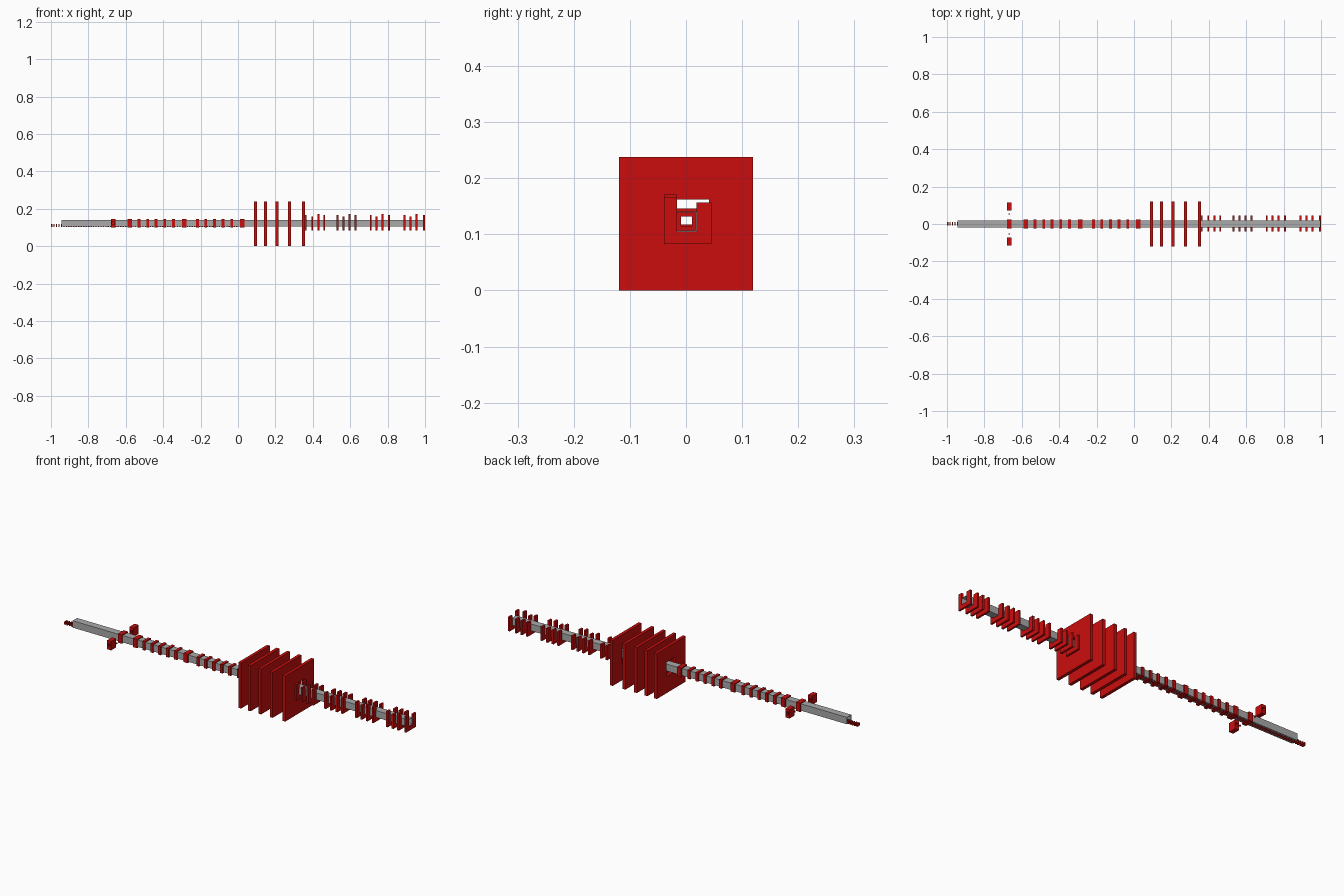
import bpy, bmesh

if "Cube" in bpy.data.objects:
    bpy.data.objects.remove(bpy.data.objects["Cube"])

def material(name, rgb):
    m = bpy.data.materials.new(name)
    m.diffuse_color = (*rgb, 1)
    m.use_nodes = True
    m.node_tree.nodes["Principled BSDF"].inputs["Base Color"].default_value = m.diffuse_color
    return m

RED = material("signal red", (0.6, 0.004, 0.004))
GREY = material("steel grey", (0.4, 0.4, 0.4))

def extrude_profile(name, loops, start, depth, mat, axis="x"):
    """Extrude outline quads/polygons along an axis; two equal loops make a ring."""
    bm = bmesh.new()
    def pt(u, w, d):
        return (d, u, w) if axis == "x" else (u, d, w)
    rings = [[[bm.verts.new(pt(u, w, d)) for u, w in lp]
              for d in (start, start + depth)] for lp in loops]
    for a, b in rings:
        n = len(a)
        for i in range(n):
            bm.faces.new((a[i], a[(i + 1) % n], b[(i + 1) % n], b[i]))
    for side in (0, 1):
        if len(loops) == 1:
            bm.faces.new(rings[0][side])
        else:
            o, h = rings[0][side], rings[1][side]
            for i in range(len(o)):
                j = (i + 1) % len(o)
                bm.faces.new((o[i], o[j], h[j], h[i]))
    bmesh.ops.recalc_face_normals(bm, faces=bm.faces)
    me = bpy.data.meshes.new(name)
    bm.to_mesh(me)
    bm.free()
    me.materials.append(mat)
    ob = bpy.data.objects.new(name, me)
    bpy.context.collection.objects.link(ob)
    return ob

def rect(u0, u1, w0, w1):
    return [(u0, w0), (u1, w0), (u1, w1), (u0, w1)]

hole = rect(-0.009, 0.011, 0.115, 0.132)

# long hollow square duct
extrude_profile("duct", [rect(-0.018, 0.019, 0.105, 0.141), rect(-0.016, 0.017, 0.107, 0.139)],
                -0.945, 1.942, GREY)

# small collars with a pierced centre
collars = [-0.667, -0.58, -0.53, -0.483, -0.438, -0.392, -0.345, -0.287,
           -0.217, -0.172, -0.125, -0.08, -0.033, 0.022]
for x in collars:
    w = 0.024 if x in (-0.667, -0.58, -0.287, 0.022) else 0.015
    extrude_profile("collar", [rect(-0.024, 0.025, 0.1, 0.146), hole], x - w / 2, w, RED)

# side blocks either side of the first collar, with small links between
for s in (-1, 1):
    c = 0.093 * s
    y0 = c - 0.021
    extrude_profile("side_block", [rect(-0.679, -0.655, 0.1, 0.146), rect(-0.673, -0.661, 0.115, 0.132)],
                    y0, 0.042, RED, "y")
    extrude_profile("side_link", [rect(-0.67, -0.664, 0.107, 0.114)], 0.053 * s - 0.003, 0.006, RED, "y")

# large square plates with a window
for x in (0.093, 0.148, 0.209, 0.276, 0.349):
    extrude_profile("large_plate", [rect(-0.119, 0.119, 0, 0.238), rect(-0.035, 0.041, 0.088, 0.162)],
                    x - 0.008, 0.016, RED)

# U-shaped cradle plates in four groups
groups = [(0.362, 0.397, 0.43, 0.461), (0.531, 0.565, 0.597, 0.629),
          (0.71, 0.741, 0.773, 0.807), (0.89, 0.922, 0.954, 0.995)]
for g in groups:
    for i, x in enumerate(g):
        left = (0.166, 0.158, 0.171, 0.166)[i]
        u = [(-0.039, 0.083), (0.045, 0.083), (0.045, 0.157), (0.019, 0.157),
             (0.019, 0.105), (-0.016, 0.105), (-0.016, left), (-0.039, left)]
        extrude_profile("cradle_plate", [u], x - 0.005, 0.01, RED)

# chain of small links under the duct
for i in range(76):
    extrude_profile("chain_link", [rect(-0.009, 0.011, 0.103, 0.118)], -1.0 + i * 0.0132, 0.007, RED)
